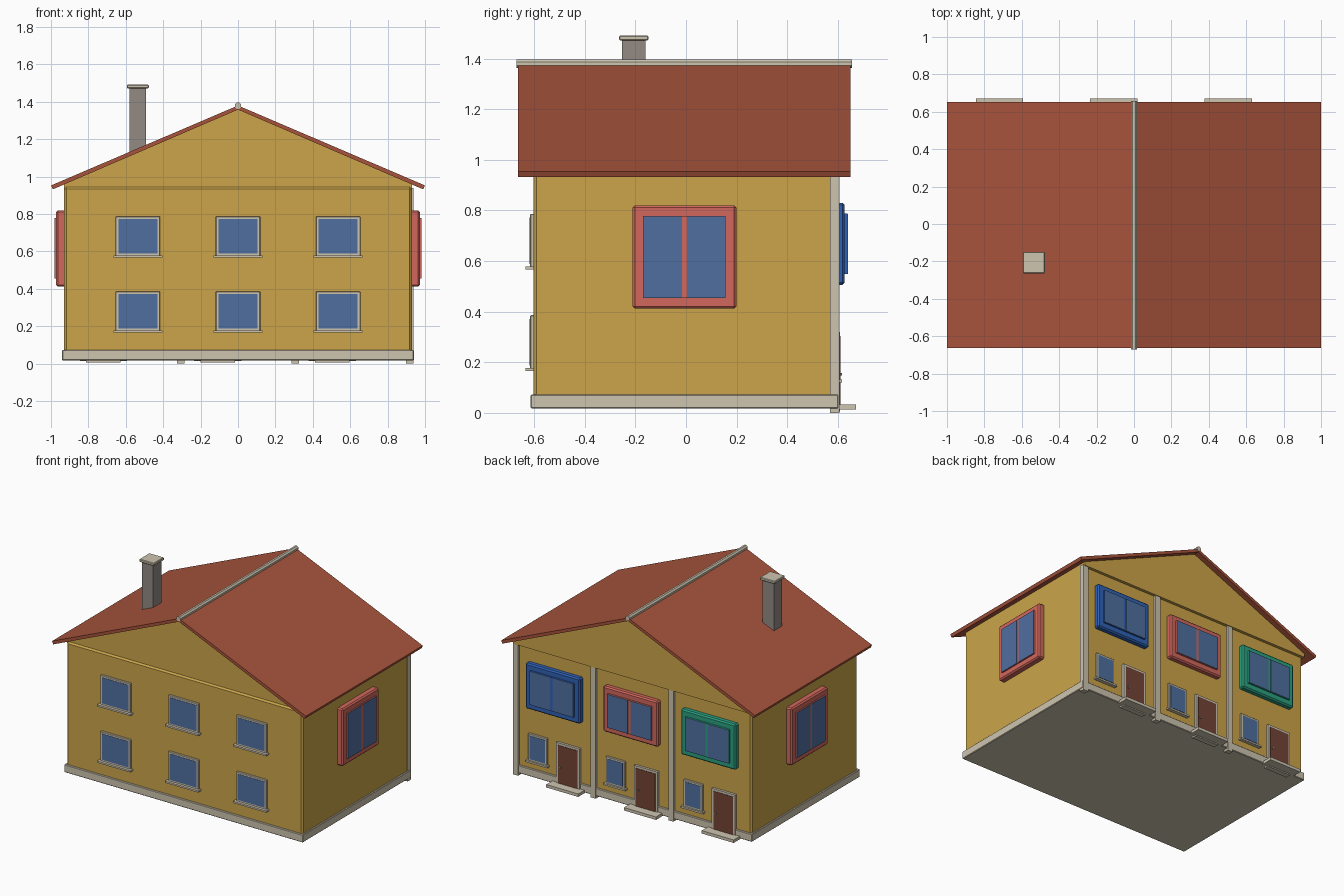
import bpy, bmesh, math

if "Cube" in bpy.data.objects:
    bpy.data.objects.remove(bpy.data.objects["Cube"])


def material(name, r, g, b):
    lin = [((c / 255 + 0.055) / 1.055) ** 2.4 for c in (r, g, b)]
    m = bpy.data.materials.new(name)
    m.diffuse_color = (*lin, 1)
    m.use_nodes = True
    m.node_tree.nodes["Principled BSDF"].inputs["Base Color"].default_value = m.diffuse_color
    return m


WALL = material("ochre_plaster", 204, 165, 74)
ROOF = material("roof_tile", 168, 84, 60)
TRIM = material("pale_stone", 206, 197, 176)
GLASS = material("window_glass", 80, 111, 160)
RED = material("red_paint", 210, 103, 92)
BLUE = material("blue_paint", 48, 98, 182)
GREEN = material("green_paint", 42, 160, 128)
DOOR = material("brown_wood", 116, 68, 54)
BRICK = material("chimney_grey", 146, 138, 131)


def finish(name, bm, mat, bevel=0):
    bmesh.ops.recalc_face_normals(bm, faces=bm.faces)
    mesh = bpy.data.meshes.new(name)
    bm.to_mesh(mesh)
    bm.free()
    mesh.materials.append(mat)
    ob = bpy.data.objects.new(name, mesh)
    bpy.context.collection.objects.link(ob)
    if bevel:
        mod = ob.modifiers.new("chamfer", 'BEVEL')
        mod.width = bevel
        mod.segments = 1
    return ob


def box(name, mat, xs, ys, zs, bevel=0):
    bm = bmesh.new()
    bmesh.ops.create_cube(bm, size=1)
    for v in bm.verts:
        for i, (a, b) in enumerate((xs, ys, zs)):
            v.co[i] = (a + b) / 2 + v.co[i] * abs(b - a)
    return finish(name, bm, mat, bevel)


def prism(name, mat, profile, y0, y1):
    """Extrude an (x, z) profile from y0 to y1."""
    bm = bmesh.new()
    face = bm.faces.new([bm.verts.new((x, y0, z)) for x, z in profile])
    ext = bmesh.ops.extrude_face_region(bm, geom=[face])
    for v in ext["geom"]:
        if isinstance(v, bmesh.types.BMVert):
            v.co.y = y1
    return finish(name, bm, mat)


def on_wall(side, name, mat, u, d, z, bevel=0):
    """Box on a wall: u runs along the wall, d is distance outward."""
    s = 1 if side in ("back", "right") else -1
    d = (s * d[0], s * d[1])
    if side in ("front", "back"):
        return box(name, mat, u, d, z, bevel)
    return box(name, mat, d, u, z, bevel)


def small_window(side, name, u, w, z0, z1, d, sill):
    """Stone frame, glass pane and sill."""
    h, t = w / 2, 0.014
    on_wall(side, name + "_frame", TRIM, (u - h, u + h), (d - 0.02, d + 0.013), (z0, z1), 0.003)
    on_wall(side, name + "_glass", GLASS, (u - h + t, u + h - t), (d, d + 0.015),
            (z0 + t, z1 - t))
    on_wall(side, name + "_sill", TRIM, (u - h - 0.012, u + h + 0.012), (d - 0.02, d + sill),
            (z0 - 0.008, z0 + 0.004))


def large_window(side, name, mat, u, w, z0, z1, d, depth, rise):
    """Chamfered painted surround, raised sash and two panes."""
    h, t = w / 2, 0.042
    on_wall(side, name + "_surround", mat, (u - h, u + h), (d - 0.03, d + depth), (z0, z1), 0.009)
    a, b = u - h + t, u + h - t
    on_wall(side, name + "_sash", mat, (a, b), (d, d + rise), (z0 + t, z1 - t))
    for tag, p in (("a", (a + 0.001, u - 0.01)), ("b", (u + 0.01, b - 0.001))):
        on_wall(side, name + "_pane_" + tag, GLASS, p, (d + rise - 0.004, d + rise + 0.002),
                (z0 + t + 0.001, z1 - t - 0.001))


# Body: plinth, walls and gable block
box("plinth", TRIM, (-0.94, 0.94), (-0.614, 0.602), (0.017, 0.073), 0.004)
box("walls", WALL, (-0.93, 0.93), (-0.603, 0.591), (0.06, 0.945), 0.012)
prism("gable", WALL, [(-0.93, 0.932), (0.93, 0.932), (0.93, 0.965), (0, 1.362), (-0.93, 0.965)],
      -0.592, 0.612)

# Roof slopes with square-cut eaves
for tag, s in (("left", -1), ("right", 1)):
    prism("roof_" + tag, ROOF,
          [(0, 1.358), (0, 1.38), (s * 0.999, 0.953), (s * 0.99, 0.932)], -0.664, 0.651)

# Ridge cap
prism("ridge", TRIM, [(0.018 * math.cos(math.radians(22.5 + 45 * i)),
                       1.379 + 0.018 * math.sin(math.radians(22.5 + 45 * i))) for i in range(8)],
      -0.67, 0.657)

# Chimney
box("chimney", BRICK, (-0.579, -0.491), (-0.252, -0.161), (1.05, 1.475))
box("chimney_cap", TRIM, (-0.594, -0.477), (-0.264, -0.149), (1.472, 1.492), 0.004)

# Front windows, two storeys
for i, u in enumerate((-0.535, 0, 0.535)):
    for storey, z0 in (("lower", 0.174), ("upper", 0.575)):
        small_window("front", f"front_{storey}_window_{i}", u, 0.238, z0, z0 + 0.212, 0.603, 0.032)

# Side windows
for side in ("left", "right"):
    large_window(side, side + "_window", RED, -0.006, 0.41, 0.412, 0.82, 0.93, 0.042, 0.05)

# Back: three dwellings, each with bay window, small window and door
for i, (c, paint) in enumerate(((-0.612, GREEN), (0, RED), (0.612, BLUE))):
    large_window("back", f"back_window_{i}", paint, c, 0.43, 0.506, 0.83, 0.591, 0.036, 0.048)
    small_window("back", f"back_small_window_{i}", c + 0.135, 0.15, 0.128, 0.322, 0.591, 0.026)
    x = c - 0.108
    on_wall("back", f"door_frame_{i}", TRIM, (x - 0.093, x + 0.093), (0.57, 0.608), (0.005, 0.32))
    on_wall("back", f"door_{i}", DOOR, (x - 0.076, x + 0.076), (0.6, 0.611), (0.02, 0.304))
    on_wall("back", f"door_knob_{i}", BRICK, (x + 0.052, x + 0.062), (0.605, 0.617), (0.147, 0.157))
    on_wall("back", f"door_step_{i}", TRIM, (x - 0.126, x + 0.126), (0.59, 0.672), (0.013, 0.034))

# Back pilasters between the dwellings
for i, x in enumerate((-0.306, 0.306, 0.917)):
    box(f"pilaster_{i}", TRIM, (x - 0.02, x + 0.02), (0.57, 0.607), (0, 0.94))
